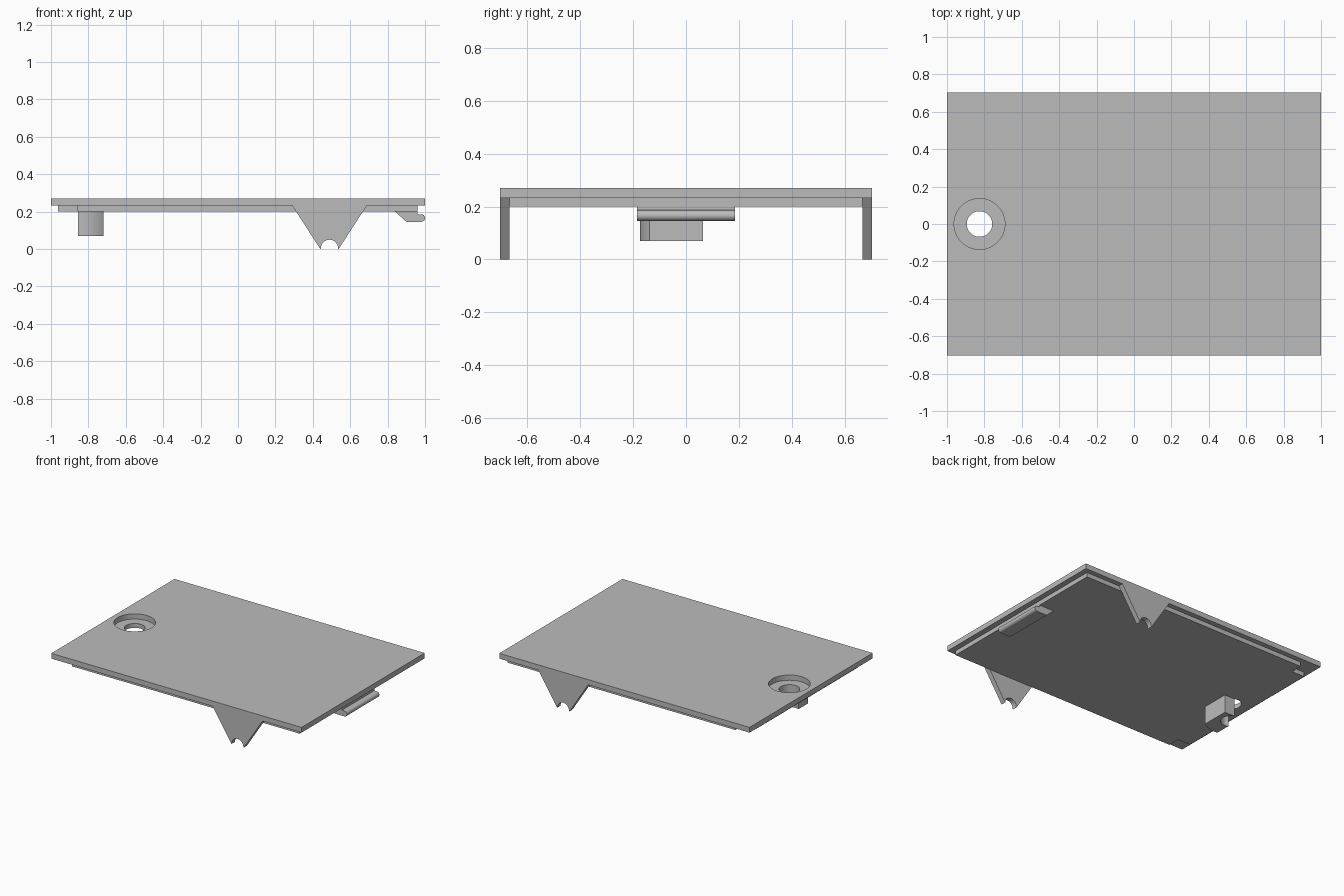
import bpy
import bmesh
from math import cos, sin, radians

default = bpy.data.objects.get("Cube")
if default:
    bpy.data.objects.remove(default, do_unlink=True)

GREY = (0.5, 0.5, 0.5, 1.0)
grey = bpy.data.materials.new("plain grey")
grey.use_nodes = True
grey.diffuse_color = GREY
grey.node_tree.nodes["Principled BSDF"].inputs["Base Color"].default_value = GREY

HOLE_X = -0.826
HALF_Y = 0.703
SLAB_Y = 0.667


def arc(cx, cy, r, start, end, steps):
    """Points on an arc, angles in degrees."""
    angles = [radians(start + (end - start) * i / steps) for i in range(steps + 1)]
    return [(cx + r * cos(a), cy + r * sin(a)) for a in angles]


def extrude(name, outline, low, high, axis="z"):
    """Prism from a 2D outline: xy along z, or xz along y."""
    bm = bmesh.new()
    place = (lambda p, t: (p[0], p[1], t)) if axis == "z" else (lambda p, t: (p[0], t, p[1]))
    face = bm.faces.new([bm.verts.new(place(p, low)) for p in outline])
    grown = bmesh.ops.extrude_face_region(bm, geom=[face])["geom"]
    shift = (0, 0, high - low) if axis == "z" else (0, high - low, 0)
    bmesh.ops.translate(bm, vec=shift, verts=[g for g in grown if isinstance(g, bmesh.types.BMVert)])
    bmesh.ops.recalc_face_normals(bm, faces=bm.faces)
    mesh = bpy.data.meshes.new(name)
    bm.to_mesh(mesh)
    bm.free()
    mesh.materials.append(grey)
    obj = bpy.data.objects.new(name, mesh)
    bpy.context.collection.objects.link(obj)
    return obj


def activate(obj):
    bpy.ops.object.select_all(action="DESELECT")
    obj.select_set(True)
    bpy.context.view_layer.objects.active = obj


def drill(obj, radius):
    """Cut a vertical round hole at the screw position."""
    cutter = extrude("hole_cutter", arc(HOLE_X, 0, radius, 0, 354.375, 63), -0.2, 0.6)
    cutter.hide_render = True
    mod = obj.modifiers.new("hole", "BOOLEAN")
    mod.operation = "DIFFERENCE"
    mod.solver = "EXACT"
    mod.object = cutter
    activate(obj)
    bpy.ops.object.modifier_apply(modifier=mod.name)
    bpy.data.objects.remove(cutter, do_unlink=True)


parts = []

# Cover plate with a wide recess for the screw head
plate = extrude("cover_plate", [(-1, -HALF_Y), (1, -HALF_Y), (1, HALF_Y), (-1, HALF_Y)], 0.232, 0.27)
drill(plate, 0.136)
parts.append(plate)

# Inset lower slab, notched at its two right-hand corners
notch_x, notch_y = -0.86, 0.58
half = [(-0.963, notch_y), (notch_x, notch_y), (notch_x, SLAB_Y), (0.96, SLAB_Y)]
slab = extrude("inset_slab", half + [(x, -y) for x, y in reversed(half)], 0.2, 0.232)
drill(slab, 0.068)
parts.append(slab)

# Tapered feet with a round notch at the tip
foot = [(0.29, 0.232), (0.44, 0.0)] + arc(0.489, 0.004, 0.046, 180, 0, 20) + [(0.538, 0.0), (0.688, 0.232)]
for name, low, high in (("front_foot", -HALF_Y, -SLAB_Y), ("back_foot", SLAB_Y, HALF_Y)):
    parts.append(extrude(name, foot, low, high, "y"))

# Latch hook with a rounded nose
hook = [(0.84, 0.2), (0.9, 0.146)] + arc(0.98, 0.166, 0.02, -90, 90, 12) + [(0.96, 0.186), (0.96, 0.2)]
parts.append(extrude("latch_hook", hook, -0.185, 0.185, "y"))

# Screw stop: a block with a rounded outer corner, cut away around the hole
stop = arc(HOLE_X, 0, 0.174, -99.5, -52.5, 12)
stop += [(-0.72, 0.064)] + arc(HOLE_X, 0, 0.068, 70, -115, 32)
parts.append(extrude("screw_stop", stop, 0.07, 0.2))

for part in parts:
    activate(part)
    bpy.ops.object.shade_smooth_by_angle(angle=radians(30))
